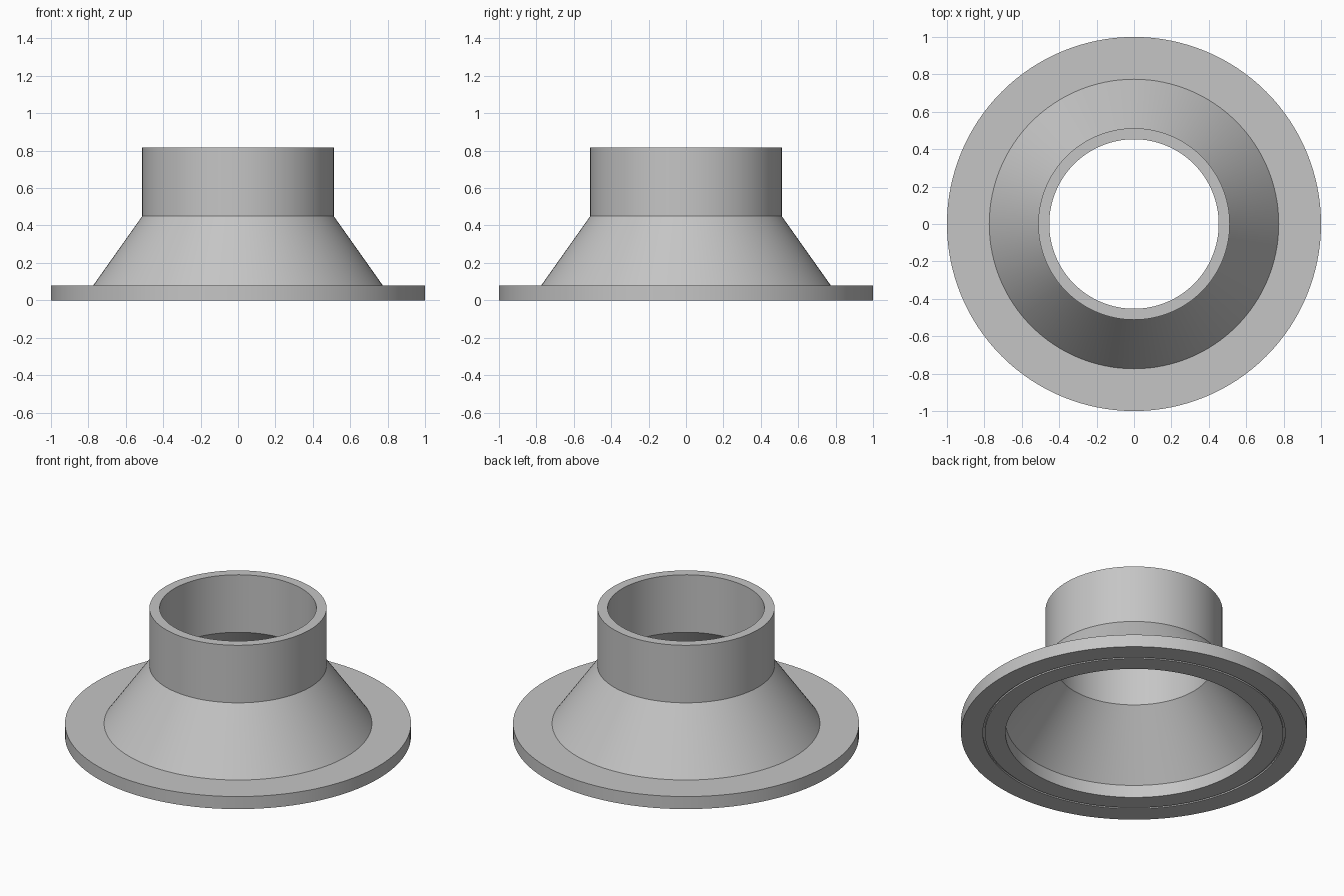
import bpy
import bmesh
import math
from mathutils import Vector

cube = bpy.data.objects.get("Cube")
if cube:
    bpy.data.objects.remove(cube, do_unlink=True)

SEGMENTS = 128

# Plain grey metal
grey = bpy.data.materials.new("grey_metal")
grey.use_nodes = True
colour = (0.56, 0.56, 0.56, 1)
grey.diffuse_color = colour
grey.node_tree.nodes["Principled BSDF"].inputs["Base Color"].default_value = colour


def lathe(name, profile, material):
    """Revolve a closed (radius, height) profile around the z axis."""
    bm = bmesh.new()
    verts = [bm.verts.new(Vector((r, 0, z))) for r, z in profile]
    edges = [bm.edges.new((a, b)) for a, b in zip(verts, verts[1:] + verts[:1])]
    bmesh.ops.spin(bm, geom=verts + edges, cent=(0, 0, 0), axis=(0, 0, 1),
                   angle=math.tau, steps=SEGMENTS, use_merge=True)
    bmesh.ops.remove_doubles(bm, verts=bm.verts, dist=0.0001)
    bmesh.ops.recalc_face_normals(bm, faces=bm.faces)
    mesh = bpy.data.meshes.new(name)
    bm.to_mesh(mesh)
    bm.free()
    mesh.materials.append(material)
    obj = bpy.data.objects.new(name, mesh)
    bpy.context.collection.objects.link(obj)
    bpy.ops.object.select_all(action="DESELECT")
    obj.select_set(True)
    bpy.context.view_layer.objects.active = obj
    bpy.ops.object.shade_smooth_by_angle(angle=math.radians(25))
    return obj


# Heights of the flange, cone and neck
flange_top, neck_base, neck_top = 0.08, 0.45, 0.817

# Outer skin from the flange rim up to the neck
outside = [(1.0, 0), (1.0, flange_top), (0.774, flange_top),
           (0.512, neck_base), (0.512, neck_top)]

# Hollow bore back down to the base
bore = [(0.453, neck_top), (0.453, neck_base),
        (0.743, flange_top), (0.743, 0)]

# Narrow ring groove in the underside of the flange
groove = [(0.862, 0), (0.862, 0.01), (0.874, 0.01), (0.874, 0)]

lathe("flanged_cone_adapter", outside + bore + groove, grey)
